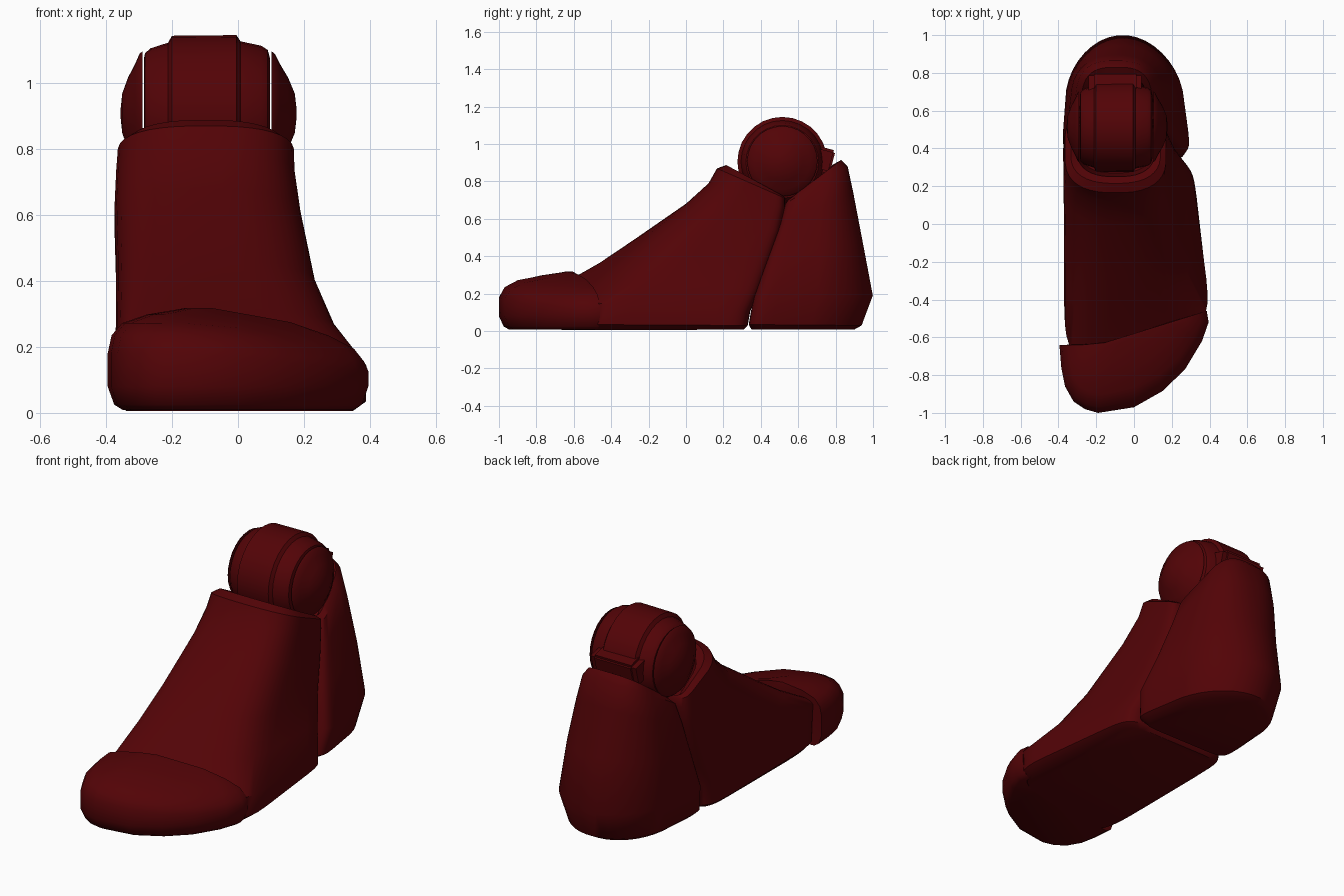
import bpy, bmesh, math

red = bpy.data.materials.new("dark_red")
red.diffuse_color = (0.085, 0.001, 0.002, 1)


def finish(name, bm, angle=40):
    bmesh.ops.recalc_face_normals(bm, faces=bm.faces)
    mesh = bpy.data.meshes.new(name)
    bm.to_mesh(mesh)
    bm.free()
    mesh.materials.append(red)
    obj = bpy.data.objects.new(name, mesh)
    bpy.context.collection.objects.link(obj)
    bpy.ops.object.select_all(action='DESELECT')
    obj.select_set(True)
    bpy.context.view_layer.objects.active = obj
    bpy.ops.object.shade_smooth_by_angle(angle=math.radians(angle))
    return obj


def loft(name, rings, angle=40):
    """Skin a stack of closed rings and cap both ends."""
    bm = bmesh.new()
    loops = [[bm.verts.new(p) for p in ring] for ring in rings]
    n = len(loops[0])
    for a, b in zip(loops, loops[1:]):
        for i in range(n):
            j = (i + 1) % n
            bm.faces.new((a[i], a[j], b[j], b[i]))
    bm.faces.new(loops[0])
    bm.faces.new(loops[-1])
    return finish(name, bm, angle)


def power(v, n):
    return math.copysign(abs(v) ** (2 / n), v)


def tilted_ring(yf, zf, yb, zb, xl, xr, nf, nb, xrb=None, skew=0, drop=0, xlb=None, count=36):
    """Rounded-box ring running from (yf, zf) in front to (yb, zb) behind."""
    xrb = xr if xrb is None else xrb
    xlb = xl if xlb is None else xlb
    pts = []
    for i in range(count):
        t = 2 * math.pi * (i + 0.5) / count
        n = nf if math.sin(t) < 0 else nb
        u, s = power(math.cos(t), n), power(math.sin(t), n)
        back, side = (s + 1) / 2, (u + 1) / 2
        left, right = xl + (xlb - xl) * back, xr + (xrb - xr) * back
        x = left + (right - left) * side
        y = yf + (yb - yf) * back + skew * side * (1 - back)
        z = zf + (zb - zf) * back - drop * side * (1 - 0.5 * back)
        pts.append((x, y, z))
    return pts


# Instep: footprint at the bottom, rising to a tilted collar with a hollow inside
instep = [
    # yf, zf, yb, zb, xl, xr, nf, nb, xrb, skew, drop
    (-0.70, 0.005, 0.31, 0.008, -0.34, 0.37, 6, 9, 0.27, 0.17, 0),
    (-0.72, 0.035, 0.33, 0.03, -0.365, 0.41, 6, 9, 0.31, 0.19, 0),
    (-0.73, 0.25, 0.345, 0.15, -0.37, 0.415, 6, 9, 0.30, 0.20, 0.10),
    (-0.50, 0.385, 0.40, 0.27, -0.37, 0.31, 4, 9, 0.255, 0.10, 0.10),
    (-0.30, 0.51, 0.44, 0.37, -0.37, 0.24, 3.2, 9, 0.225, 0.05, 0.07),
    (0.00, 0.69, 0.505, 0.54, -0.375, 0.19, 2.7, 9, 0.19, 0, 0.02),
    (0.12, 0.79, 0.53, 0.66, -0.37, 0.17, 2.6, 9, 0.175, 0, 0),
    (0.165, 0.87, 0.53, 0.71, -0.365, 0.17, 2.5, 9, None, 0, 0),
    (0.215, 0.888, 0.525, 0.72, -0.335, 0.14, 2.5, 9, None, 0, 0),
    (0.25, 0.86, 0.52, 0.69, -0.30, 0.11, 2.5, 9, None, 0, 0),
    (0.27, 0.62, 0.50, 0.58, -0.28, 0.09, 2.5, 9, None, 0, 0),
]
loft("instep", [tilted_ring(*r) for r in instep])

# Heel: round behind, square where it tucks against the instep
heel = [
    (0.35, 0.008, 0.90, 0.008, -0.33, 0.24, 9, 2.2, 0.15),
    (0.335, 0.035, 0.94, 0.03, -0.36, 0.285, 9, 2.1, 0.19),
    (0.36, 0.18, 1.00, 0.19, -0.385, 0.305, 9, 2.0, 0.22),
    (0.43, 0.38, 0.945, 0.48, -0.368, 0.235, 9, 2.1, 0.19),
    (0.50, 0.57, 0.895, 0.74, -0.355, 0.185, 9, 2.4, 0.13),
    (0.53, 0.68, 0.865, 0.88, -0.33, 0.155, 9, 2.8, 0.09),
    (0.545, 0.70, 0.83, 0.915, -0.30, 0.12, 9, 3, 0.07),
    (0.56, 0.67, 0.785, 0.89, -0.27, 0.09, 9, 3, 0.05),
    (0.58, 0.57, 0.76, 0.70, -0.25, 0.07, 9, 3, 0.04),
]
loft("heel", [tilted_ring(*r, xlb=r[4] + 0.045) for r in heel])

# Toe cap: plan outline scaled toward its slanted rear edge
outline = [(-0.395, -0.64), (-0.385, -0.76), (-0.365, -0.86), (-0.32, -0.94),
           (-0.26, -0.98), (-0.19, -1.0), (0.0, -0.97), (0.15, -0.885), (0.27, -0.77),
           (0.36, -0.62), (0.395, -0.52), (0.385, -0.46), (0.2, -0.515),
           (0.0, -0.58), (-0.2, -0.64)]
levels = [(0.88, 0.87, 0.008), (0.95, 0.94, 0.025), (1, 1, 0.08), (1, 1, 0.18),
          (0.97, 0.92, 0.235), (0.89, 0.74, 0.272), (0.7, 0.4, 0.298), (0.4, 0.08, 0.318)]
toe = []
for sx, sy, z in levels:
    ring = []
    for x, y in outline:
        rear = -0.64 if x < -0.2 else -0.58 + 0.31 * x
        px = x * sx
        # rear edge follows the slant, the front shrinks back to it
        prear = -0.64 if px < -0.2 else -0.58 + 0.31 * px
        lower = 0.18 * max(0, px + 0.08) * min(1, max(0, z - 0.08) / 0.16)
        ring.append((px, prear + (y - rear) * sy, z - lower))
    toe.append(ring)
loft("toe_cap", toe)


# Ankle joint: parts turned about the x axis
def turned(name, profile, cy, cz, sides=28):
    rings = []
    for x, r in profile:
        rings.append([(x, cy + r * math.cos(2 * math.pi * i / sides),
                       cz + r * math.sin(2 * math.pi * i / sides)) for i in range(sides)])
    return loft(name, rings, 30)


turned("ankle_drum", [(-0.285, 0.17), (-0.282, 0.185), (-0.265, 0.2), (-0.212, 0.217),
                      (-0.2, 0.238), (-0.005, 0.24), (0.008, 0.221), (0.07, 0.208),
                      (0.09, 0.195), (0.097, 0.17)], 0.515, 0.905)
dome = [(0, 0.188), (0.01, 0.18), (0.025, 0.15), (0.05, 0.108), (0.07, 0.06), (0.076, 0.01)]
turned("right_ankle_disc", [(0.102 + d, r) for d, r in dome], 0.515, 0.908)
turned("left_ankle_disc", [(-0.29 - d * 0.87, r) for d, r in dome], 0.515, 0.908)

# Small tab bridging the drum and the heel rim
bm = bmesh.new()
bmesh.ops.create_cube(bm, size=1)
bmesh.ops.bevel(bm, geom=bm.edges[:], offset=0.1, segments=2, affect='EDGES')
tab = finish("rear_tab", bm)
tab.scale = (0.28, 0.1, 0.13)
tab.location = (-0.1, 0.735, 0.915)
tab.rotation_euler = (math.radians(-15), 0, 0)
